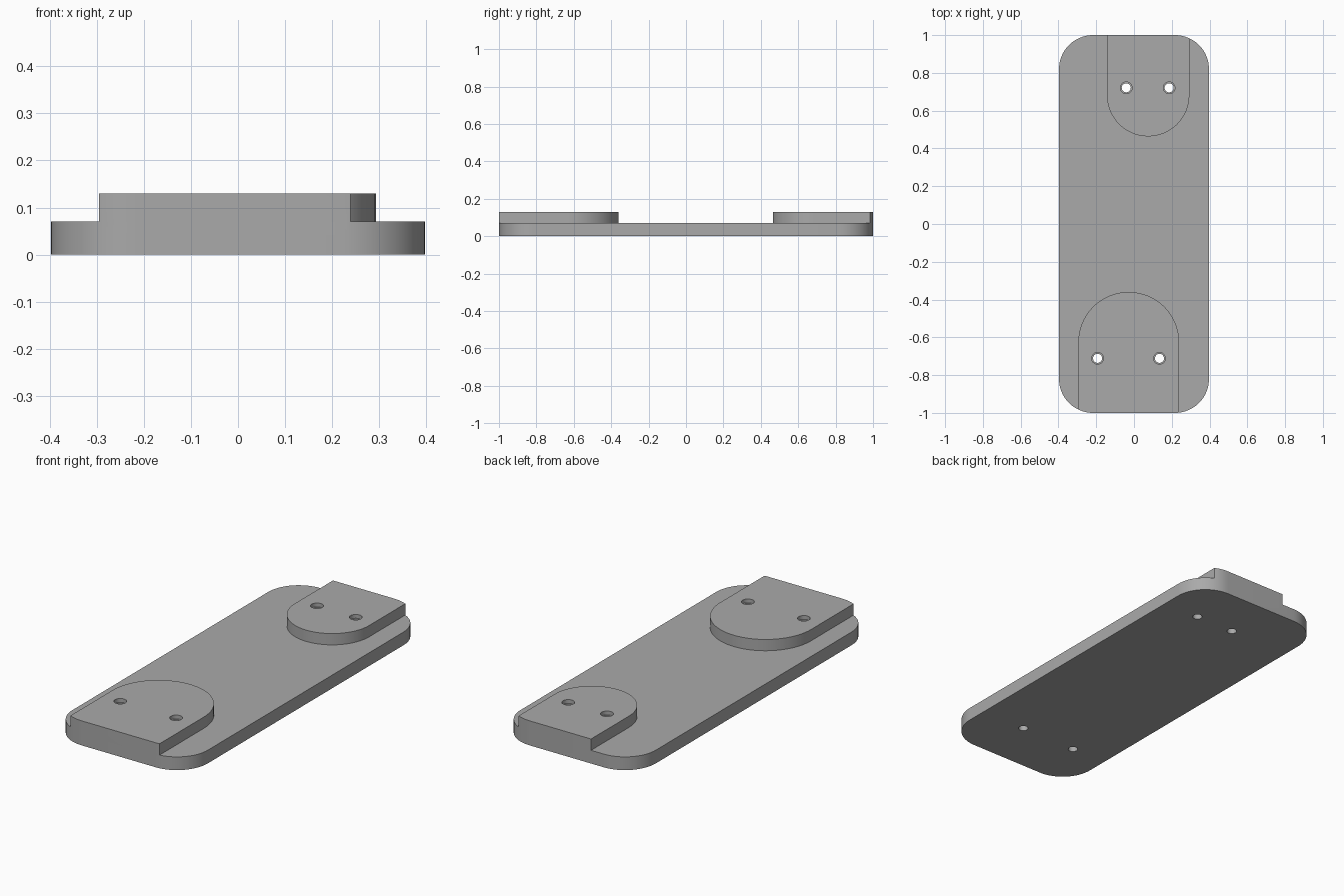
import bpy
import bmesh
from math import pi, cos, sin, radians

cube = bpy.data.objects.get("Cube")
if cube:
    bpy.data.objects.remove(cube, do_unlink=True)

HALF_W, HALF_L, CORNER = 0.397, 1.0, 0.18
PLATE_H, TOP = 0.07, 0.13

grey = bpy.data.materials.new("plain grey")
grey.use_nodes = True
colour = (0.4, 0.4, 0.4, 1)
grey.diffuse_color = colour
grey.node_tree.nodes["Principled BSDF"].inputs["Base Color"].default_value = colour


def arc(cx, cy, r, start, end, steps):
    return [(cx + r * cos(start + (end - start) * i / steps),
             cy + r * sin(start + (end - start) * i / steps)) for i in range(steps + 1)]


def prism(name, outline, z0, z1):
    """Extrude a counter-clockwise outline from z0 to z1."""
    bm = bmesh.new()
    face = bm.faces.new([bm.verts.new((x, y, z0)) for x, y in outline])
    ext = bmesh.ops.extrude_face_region(bm, geom=[face])
    for v in ext["geom"]:
        if isinstance(v, bmesh.types.BMVert):
            v.co.z = z1
    bmesh.ops.recalc_face_normals(bm, faces=bm.faces)
    mesh = bpy.data.meshes.new(name)
    bm.to_mesh(mesh)
    bm.free()
    mesh.materials.append(grey)
    ob = bpy.data.objects.new(name, mesh)
    bpy.context.collection.objects.link(ob)
    return ob


def combine(target, tool, operation):
    """Apply a boolean and discard the tool."""
    mod = target.modifiers.new("boolean", "BOOLEAN")
    mod.operation, mod.object, mod.solver = operation, tool, "EXACT"
    bpy.context.view_layer.objects.active = target
    bpy.ops.object.modifier_apply(modifier=mod.name)
    bpy.data.objects.remove(tool, do_unlink=True)


def rounded_plate(name, z0, z1):
    x, y = HALF_W - CORNER, HALF_L - CORNER
    outline = []
    for i, (sx, sy) in enumerate([(1, 1), (-1, 1), (-1, -1), (1, -1)]):
        outline += arc(sx * x, sy * y, CORNER, i * pi / 2, (i + 1) * pi / 2, 16)
    return prism(name, outline, z0, z1)


# Base plate with rounded corners
plate = rounded_plate("mounting_plate", 0, PLATE_H)

# Raised round-ended pads, trimmed to the plate outline: centre x, arc centre y, radius, end
pads = [("front_pad", -0.028, -0.627, 0.267, -1), ("back_pad", 0.075, 0.682, 0.218, 1)]
for name, cx, cy, r, end in pads:
    start = 0 if end < 0 else pi
    outline = arc(cx, cy, r, start, start + pi, 40)
    outline += [(cx + end * r, end * 1.1), (cx - end * r, end * 1.1)]
    pad = prism(name, outline, PLATE_H - 0.03, TOP)
    combine(pad, rounded_plate("pad_trimmer", -0.1, 0.3), "INTERSECT")
    combine(plate, pad, "UNION")

# Screw holes with a shallow wider recess at the top
for x, y in [(-0.193, -0.711), (0.135, -0.711), (-0.041, 0.721), (0.186, 0.721)]:
    for r, bottom in [(0.024, -0.1), (0.031, TOP - 0.02)]:
        combine(plate, prism("hole_cutter", arc(x, y, r, 0, 2 * pi, 32)[:-1], bottom, 0.3), "DIFFERENCE")

# Smooth the curved walls, keep edges sharp
bpy.ops.object.select_all(action="DESELECT")
plate.select_set(True)
bpy.context.view_layer.objects.active = plate
bpy.ops.object.shade_smooth_by_angle(angle=radians(30))
